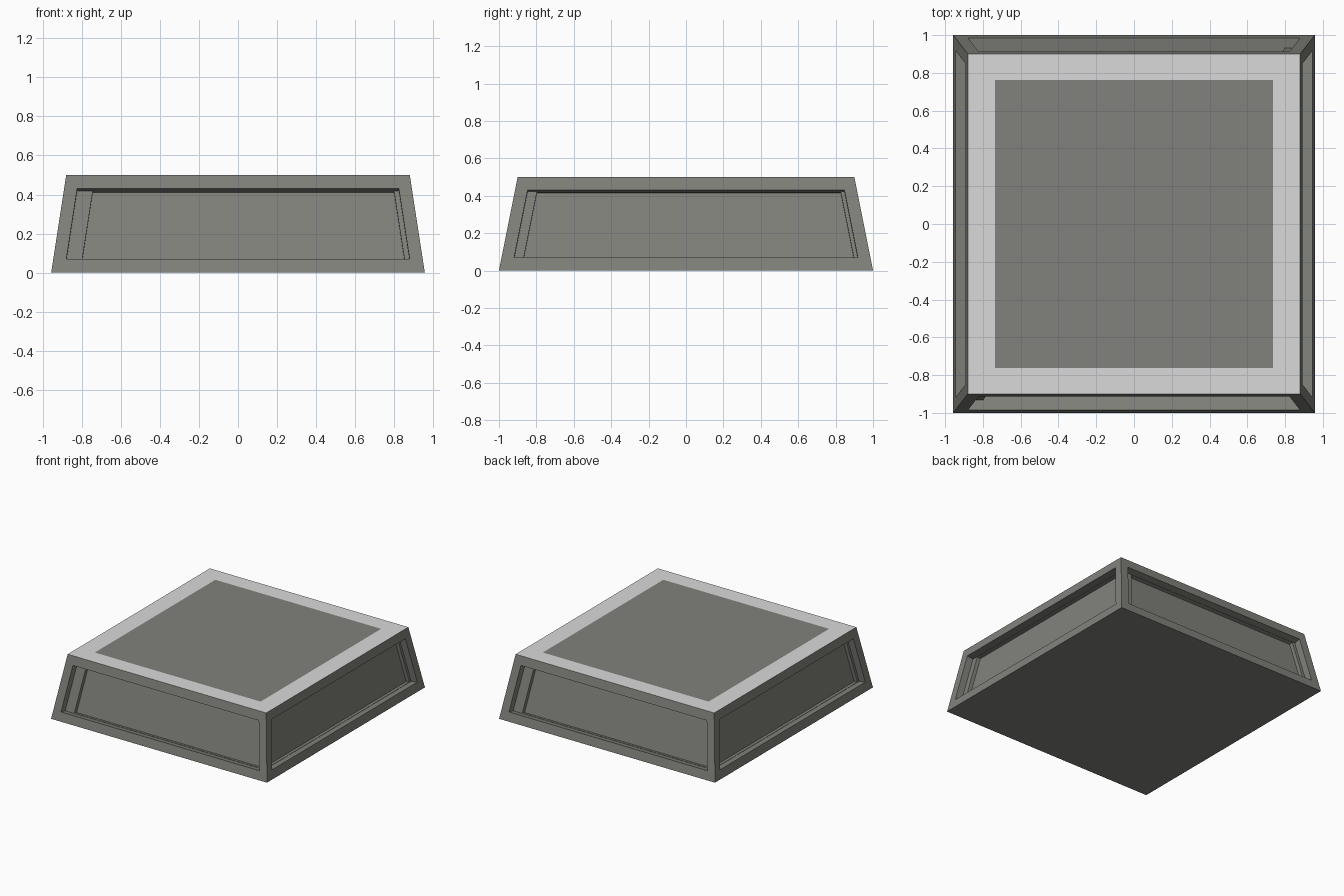
import bpy, bmesh
from mathutils import Vector, Matrix

if "Cube" in bpy.data.objects:
    bpy.data.objects.remove(bpy.data.objects["Cube"])

def material(name, col):
    m = bpy.data.materials.new(name)
    m.diffuse_color = (*col, 1)
    m.use_nodes = True
    m.node_tree.nodes["Principled BSDF"].inputs["Base Color"].default_value = m.diffuse_color
    return m

dark = material("dark grey stone", (0.22, 0.225, 0.2))
light = material("light grey trim", (0.7, 0.7, 0.7))

BX, BY = 0.957, 1.0      # base half sizes
TX, TY, H = 0.88, 0.90, 0.5  # top half sizes, height

bm = bmesh.new()

def face(pts, mat=0):
    f = bm.faces.new([bm.verts.new(p) for p in pts])
    f.material_index = mat

def bridge(a, b, mat=0):
    for i in range(4):
        j = (i + 1) % 4
        face((a[i], a[j], b[j], b[i]), mat)

def rect(x, y, z):
    return [Vector(p) for p in ((-x, -y, z), (x, -y, z), (x, y, z), (-x, y, z))]

# Sloped side with a two-step recessed panel, built facing -y then rotated
def side(angle, bw, tw, bd, td, left, right):
    rot = Matrix.Rotation(angle, 3, 'Z')
    inward = Vector((0, H, -(bd - td))).normalized()

    def ring(margin, z0, z1, depth, l=0.0, r=0.0):
        pts = []
        for s, z in ((-1, z0), (1, z0), (1, z1), (-1, z1)):
            t = z / H
            half = bw + (tw - bw) * t - margin
            x = -half + l if s < 0 else half - r
            p = Vector((x, -(bd + (td - bd) * t), z)) + inward * depth
            pts.append(rot @ p)
        return pts

    rings = [ring(0, 0, H, 0),
             ring(0.067, 0.07, 0.43, 0),
             ring(0.067, 0.07, 0.43, 0.055),
             ring(0.067, 0.072, 0.428, 0.055, left, right),
             ring(0.067, 0.072, 0.428, 0.085, left, right)]
    for a, b in zip(rings, rings[1:]):
        bridge(a, b)
    face(rings[-1])

for k in range(4):
    a = k * 1.5707963267948966
    if k % 2 == 0:
        side(a, BX, TX, BY, TY, 0.08, 0.025)
    else:
        side(a, BY, TY, BX, TX, 0.05, 0.02)

# Underside, pale top border and dark top panel
face(rect(BX, BY, 0)[::-1])
panel = rect(0.735, 0.763, H)
bridge(rect(TX, TY, H), panel, 1)
face(panel)

bmesh.ops.remove_doubles(bm, verts=bm.verts, dist=0.0005)
bmesh.ops.recalc_face_normals(bm, faces=bm.faces)
me = bpy.data.meshes.new("panelled_plinth")
bm.to_mesh(me)
bm.free()
me.materials.append(dark)
me.materials.append(light)
ob = bpy.data.objects.new("panelled_plinth", me)
bpy.context.collection.objects.link(ob)
